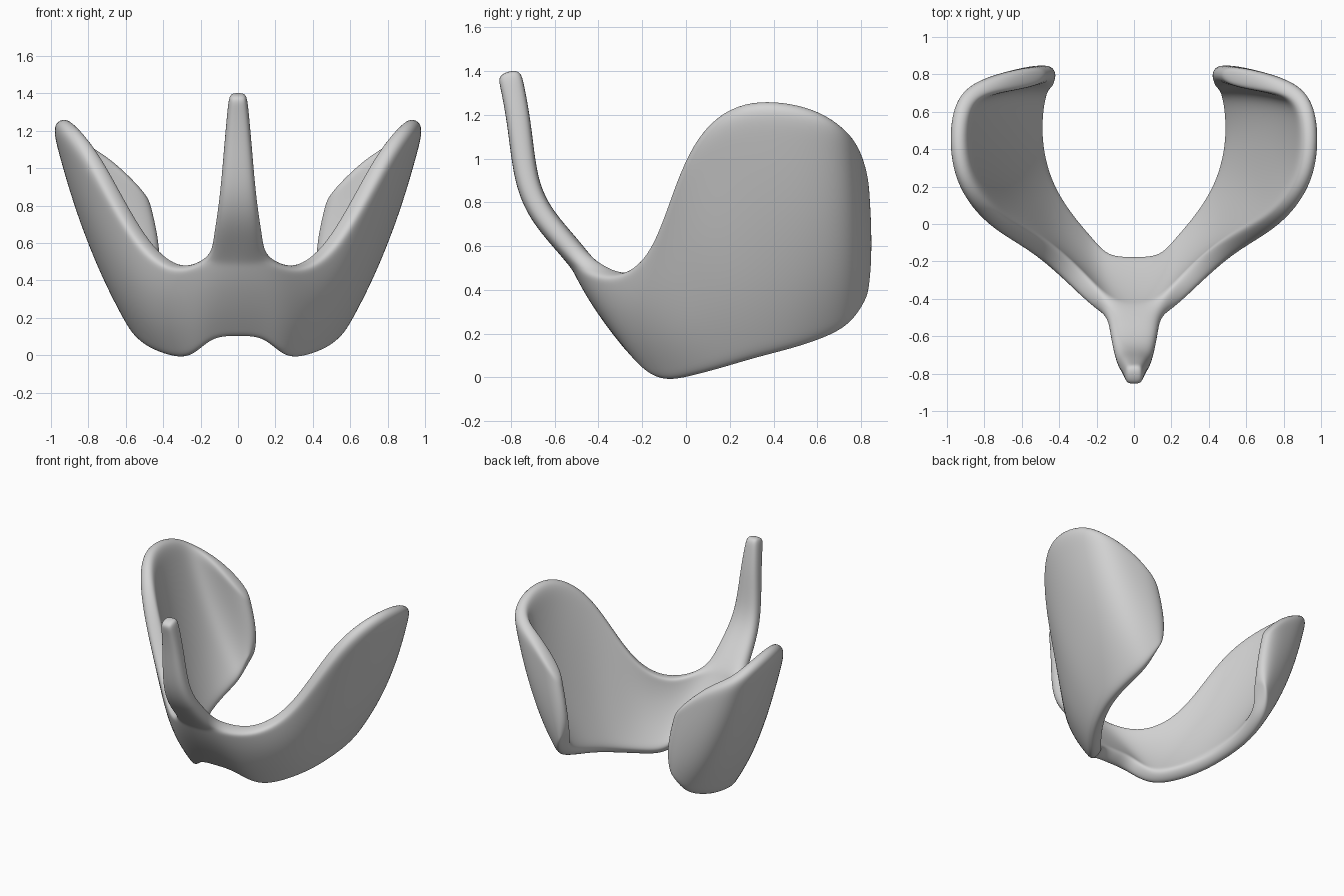
import bpy, bmesh
from mathutils import Vector

cube = bpy.data.objects.get("Cube")
if cube:
    bpy.data.objects.remove(cube, do_unlink=True)

grey = bpy.data.materials.new("light grey")
grey.use_nodes = True
colour = (0.65, 0.65, 0.65, 1)
grey.diffuse_color = colour
grey.node_tree.nodes["Principled BSDF"].inputs["Base Color"].default_value = colour

# Ribs of the curved wall, front centre to wing tip: bottom, middle, top
ribs = [
    ((0, -.20, .12), (0, -.37, .33), (0, -.485, .53)),
    ((.14, -.20, .12), (.15, -.36, .33), (.15, -.46, .52)),
    ((.235, -.10, -.01), (.27, -.26, .25), (.31, -.285, .45)),
    ((.35, .03, .015), (.45, -.09, .27), (.47, -.14, .56)),
    ((.445, .18, .055), (.58, .05, .40), (.62, -.06, .80)),
    ((.495, .33, .10), (.70, .19, .55), (.79, .04, 1.12)),
    ((.515, .48, .14), (.755, .42, .60), (.945, .25, 1.285)),
    ((.505, .62, .19), (.76, .60, .62), (.955, .56, 1.25)),
    ((.485, .71, .24), (.71, .73, .62), (.885, .71, 1.16)),
    ((.465, .76, .32), (.57, .79, .62), (.69, .755, 1.07)),
    ((.435, .795, .42), (.415, .81, .58), (.475, .80, .85)),
]
# Front prong: height, depth, half width
prong = [(.63, -.565, .135), (.75, -.668, .115), (.9, -.735, .095),
         (1.15, -.76, .074), (1.34, -.795, .056), (1.4, -.812, .045)]
steps = (0, .1, .35, .65, .9, 1)


def along(rib, t):
    """Point on the smooth curve through a rib's three points."""
    a, b, c = map(Vector, rib)
    return a * (1 - t) * (1 - 2 * t) + b * 4 * t * (1 - t) + c * t * (2 * t - 1)


# Half of the sheet: wall grid, then the prong growing from its front edge
bm = bmesh.new()
grid = [[bm.verts.new(along(rib, t)) for t in steps] for rib in ribs]
for a, b in zip(grid, grid[1:]):
    for i in range(len(steps) - 1):
        bm.faces.new((a[i], b[i], b[i + 1], a[i + 1]))
inner, outer = grid[0][-1], grid[1][-1]
for z, y, w in prong:
    p, q = bm.verts.new((0, y, z)), bm.verts.new((w, y, z))
    bm.faces.new((inner, outer, q, p))
    inner, outer = p, q
bmesh.ops.recalc_face_normals(bm, faces=bm.faces)
for f in bm.faces:
    f.smooth = True
mesh = bpy.data.meshes.new("curved_support")
bm.to_mesh(mesh)
bm.free()
mesh.materials.append(grey)
support = bpy.data.objects.new("curved_support", mesh)
bpy.context.collection.objects.link(support)

# Mirror the half, thicken it and round its edges
mirror = support.modifiers.new("Mirror", "MIRROR")
mirror.use_clip = True
solid = support.modifiers.new("Thickness", "SOLIDIFY")
solid.thickness = .108
solid.offset = 0
subsurf = support.modifiers.new("Rounding", "SUBSURF")
subsurf.levels = subsurf.render_levels = 3
